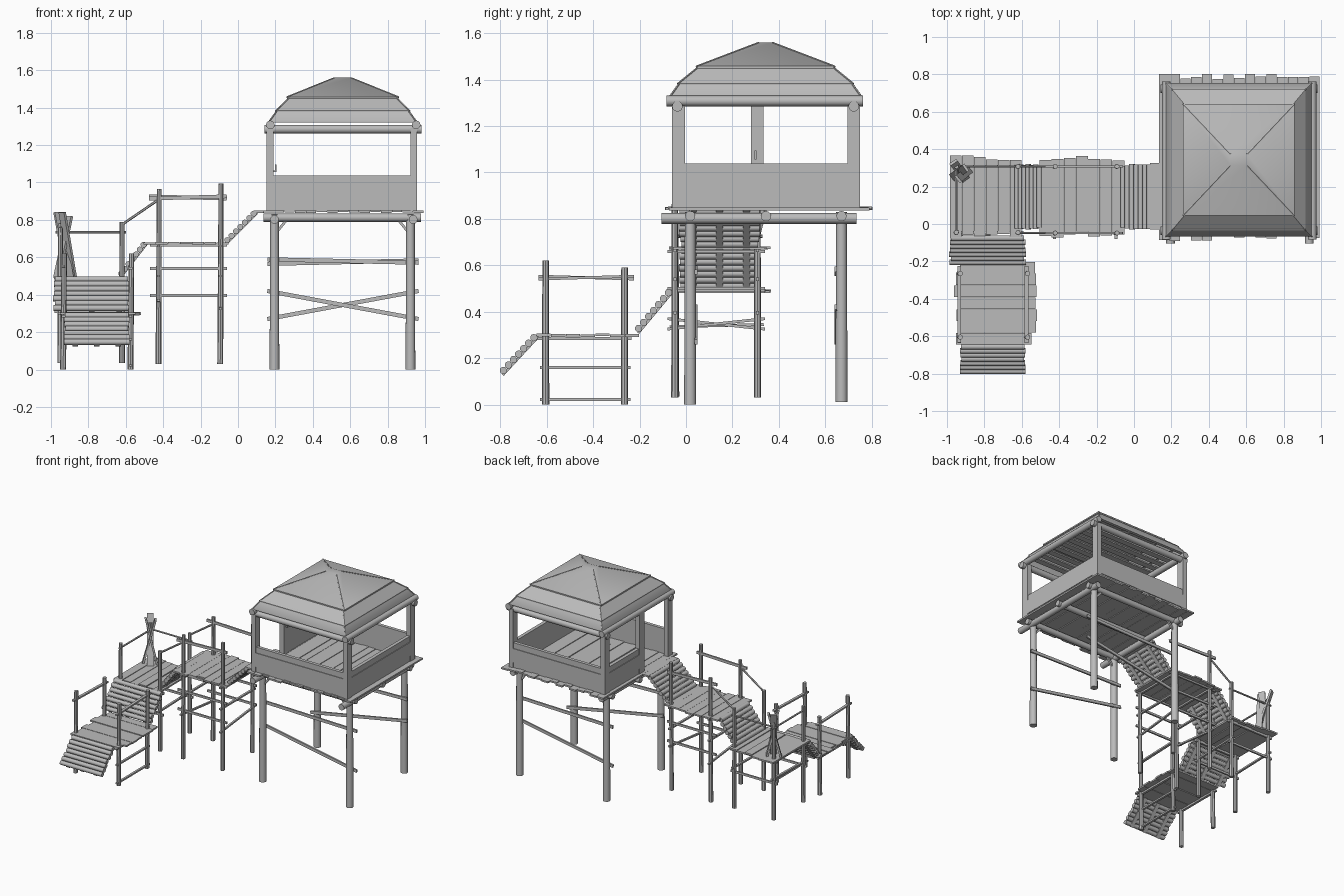
import bpy, bmesh, math, random
from mathutils import Vector, Matrix

random.seed(4)
if "Cube" in bpy.data.objects:
    bpy.data.objects.remove(bpy.data.objects["Cube"])

wood = bpy.data.materials.new("grey_wood")
wood.use_nodes = True
GREY = (0.5, 0.5, 0.5, 1)
wood.diffuse_color = GREY
wood.node_tree.nodes["Principled BSDF"].inputs["Base Color"].default_value = GREY

parts = {}


def mesh_of(name):
    return parts.setdefault(name, bmesh.new())


def box(name, lo, hi):
    lo, hi = Vector(lo), Vector(hi)
    m = Matrix.Translation((lo + hi) / 2) @ Matrix.Diagonal((*(hi - lo), 1))
    bmesh.ops.create_cube(mesh_of(name), size=1, matrix=m)


def along(a, b):
    a, b = Vector(a), Vector(b)
    rot = (b - a).to_track_quat('Z', 'Y').to_matrix().to_4x4()
    return Matrix.Translation((a + b) / 2) @ rot, (b - a).length


def pole(name, a, b, r, r2=None, sides=12):
    m, length = along(a, b)
    bmesh.ops.create_cone(mesh_of(name), cap_ends=True, segments=sides, radius1=r,
                          radius2=r2 or r, depth=length, matrix=m)


def bar(name, a, b, w, h):
    m, length = along(a, b)
    bmesh.ops.create_cube(mesh_of(name), size=1, matrix=m @ Matrix.Diagonal((w, h, length, 1)))


def deck(name, x0, x1, y0, y1, z, count, axis):
    """Planks with ragged ends, running along the given axis."""
    lo, hi = (x0, x1) if axis == 'y' else (y0, y1)
    step = (hi - lo) / count
    for i in range(count):
        a, b = lo + i * step, lo + (i + 1) * step - 0.002
        j, k = random.uniform(0, 0.035), random.uniform(0, 0.035)
        t = z + random.uniform(-0.003, 0.003)
        if axis == 'y':
            box(name, (a, y0 + j, t - 0.012), (b, y1 - k, t))
        else:
            box(name, (x0 + j, a, t - 0.012), (x1 - k, b, t))


def ramp(name, low, high, lo, hi, axis, count=7):
    """Sloping boards with round log treads; low and high are (position, z)."""
    def at(p, side):
        return (p[0], side, p[1]) if axis == 'x' else (side, p[0], p[1])
    low, high = Vector(low), Vector(high)
    for i in range(count):
        p = low.lerp(high, (i + 0.5) / count)
        j = random.uniform(0, 0.012)
        pole(name + "_treads", at(p, lo + j), at(p, hi - j), 0.016, sides=10)
    n = Vector((low.y - high.y, high.x - low.x)).normalized() * 0.012
    if n.y < 0:
        n = -n
    for s in (lo + 0.06, (lo + hi) / 2, hi - 0.06):
        bar(name + "_stringers", at(low - n, s), at(high - n, s), 0.03, 0.01)


# ---- Tower legs, beams and braces
LX, LY = (0.195, 0.922), (0.018, 0.67)
for x in LX:
    for y in LY:
        pole("tower_legs", (x, y, 0 if y < 0.1 else 0.012), (x, y, 0.83), 0.026, 0.023)
        s = 1 if x < 0.5 else -1
        bar("knee_braces", (x, y, 0.72), (x + s * 0.065, y, 0.8), 0.014, 0.014)
for x in (0.195, 0.937):
    pole("floor_beams", (x, -0.105, 0.802), (x, 0.735, 0.802), 0.023)
for y in (0.018, 0.345, 0.67):
    pole("floor_beams", (0.137, y, 0.812), (0.978, y, 0.812), 0.022)
for y, z0, z1, drop in ((0.043, 0.42, 0.27, 0.012), (0.645, 0.27, 0.42, -0.012)):
    bar("tower_braces", (0.157, y, z0), (0.965, y, z1), 0.012, 0.022)
    bar("tower_braces", (0.157, y, 0.577 + drop), (0.965, y, 0.577 - drop / 2), 0.012, 0.022)

# ---- Cabin floor and landing
deck("cabin_floor", 0.133, 0.995, -0.095, 0.805, 0.851, 15, 'y')
box("landing", (0.085, -0.03, 0.838), (0.14, 0.325, 0.85))

# ---- Cabin corner posts, walls and wall plates
X0, X1, Y0, Y1 = 0.153, 0.957, -0.06, 0.75
for x in (X0, X1 - 0.036):
    for y in (Y0, Y1 - 0.055):
        box("cabin_posts", (x, y, 0.848), (x + 0.036, y + 0.055, 1.29))
box("door_post", (X0, 0.28, 0.848), (X0 + 0.036, 0.335, 1.3))
for y in (Y0 + 0.005, Y1 - 0.03):
    box("cabin_walls", (X0 + 0.036, y, 0.848), (X1 - 0.036, y + 0.025, 1.038))
box("cabin_walls", (X1 - 0.031, Y0 + 0.055, 0.848), (X1 - 0.005, Y1 - 0.055, 1.038))
box("cabin_walls", (X0 + 0.005, 0.335, 0.848), (X0 + 0.031, Y1 - 0.055, 1.038))
box("wall_plates", (X1 - 0.006, -0.005, 0.89), (X1, 0.695, 0.995))
box("wall_plates", (X0, 0.335, 0.89), (X0 + 0.006, 0.695, 0.995))
for y in (Y0, Y1 - 0.006):
    box("wall_plates", (X0 + 0.036, y, 0.89), (X1 - 0.036, y + 0.006, 0.995))
bar("door_handle", (0.203, 0.3, 1.055), (0.203, 0.3, 1.095), 0.008, 0.008)
bar("door_handle", (0.185, 0.3, 1.06), (0.205, 0.3, 1.06), 0.008, 0.008)

# ---- Roof beams and ceiling slats
for x in (0.173, 0.953):
    pole("roof_beams", (x, -0.083, 1.308), (x, 0.763, 1.308), 0.023)
for y in (-0.037, 0.723):
    pole("roof_beams", (0.142, y, 1.285), (0.982, y, 1.285), 0.023)
for i in range(10):
    y = 0.0 + i * 0.072
    box("ceiling_slats", (0.18, y, 1.325), (0.945, y + 0.045, 1.335))

# ---- Tiered roof: each tier is (lower half x, half y, z, upper half x, half y, z)
CX, CY = 0.56, 0.343
TIERS = ((0.39, 0.41, 1.322, 0.345, 0.365, 1.395),
         (0.358, 0.378, 1.374, 0.282, 0.287, 1.458),
         (0.298, 0.298, 1.448, 0.045, 0.03, 1.56))
CORNERS = ((-1, -1), (1, -1), (1, 1), (-1, 1))
for n, (ax, ay, az, bx, by, bz) in enumerate(TIERS):
    bm = mesh_of("roof_tiers")
    rings = [[bm.verts.new((CX + sx * hx, CY + sy * hy, z)) for sx, sy in CORNERS]
             for hx, hy, z in ((ax - 0.02, ay - 0.02, az - 0.002), (ax, ay, az),
                               (ax, ay, az + 0.01), (bx, by, bz))]
    for lo, hi in zip(rings, rings[1:]):
        for i in range(4):
            k = (i + 1) % 4
            bm.faces.new((lo[i], lo[k], hi[k], hi[i]))
    if n == 2:
        bm.faces.new(rings[-1])
    for sx, sy in CORNERS:
        pole("roof_hips", (CX + sx * ax, CY + sy * ay, az + 0.008),
             (CX + sx * bx, CY + sy * by, bz - 0.002), 0.005, sides=6)

# ---- Upper walkway platform
deck("upper_deck", -0.505, -0.05, -0.075, 0.37, 0.682, 7, 'y')
for y in (-0.048, 0.308):
    for x, top in ((-0.425, 0.965), (-0.095, 0.995)):
        pole("upper_posts", (x, y, 0.03), (x + 0.004, y, top), 0.016, 0.013, 8)
    t = 0.006 if y > 0 else -0.006
    bar("upper_rails", (-0.475, y, 0.92 + t), (-0.06, y, 0.92 - t), 0.012, 0.02)
    pole("upper_rails", (-0.43, y, 0.905), (-0.62, y, 0.775), 0.007, sides=6)
    for z in (0.665, 0.54, 0.395):
        bar("upper_struts", (-0.47, y, z), (-0.06, y, z), 0.012, 0.016)
for x, z0, z1 in ((-0.425, 0.37, 0.325), (-0.095, 0.325, 0.37)):
    bar("upper_struts", (x, -0.08, z0), (x, 0.34, z1), 0.014, 0.012)
    for z in (0.5, 0.66):
        bar("upper_struts", (x, -0.08, z), (x, 0.34, z), 0.016, 0.012)

# ---- Corner platform
deck("corner_deck", -0.985, -0.6, -0.08, 0.375, 0.495, 6, 'y')
for x, y, top in ((-0.95, -0.045, 0.76), (-0.62, -0.045, 0.79),
                  (-0.95, 0.308, 0.78), (-0.62, 0.308, 0.79)):
    pole("corner_posts", (x, y, 0.035), (x, y, top), 0.016, 0.013, 8)
pole("corner_rails", (-0.975, 0.308, 0.733), (-0.6, 0.308, 0.733), 0.007, sides=6)
pole("corner_rails", (-0.95, -0.06, 0.725), (-0.95, 0.33, 0.725), 0.007, sides=6)
for y in (-0.045, 0.308):
    bar("corner_struts", (-0.98, y, 0.475), (-0.59, y, 0.475), 0.014, 0.02)
    bar("corner_struts", (-0.98, y, 0.31), (-0.59, y, 0.31), 0.012, 0.016)
for x in (-0.95, -0.62):
    bar("corner_struts", (x, -0.07, 0.335), (x, 0.335, 0.345), 0.016, 0.012)

# ---- Spare planks leaning in the corner
for a, b in (((-0.9, 0.24, 0.49), (-0.965, 0.33, 0.84)),
             ((-0.97, 0.25, 0.49), (-0.9, 0.3, 0.82)),
             ((-0.88, 0.29, 0.49), (-0.94, 0.24, 0.84))):
    bar("leaning_planks", a, b, 0.045, 0.014)

# ---- Lower platform
deck("lower_deck", -0.965, -0.515, -0.645, -0.2, 0.305, 7, 'x')
for x in (-0.935, -0.575):
    for y, top in ((-0.605, 0.62), (-0.265, 0.59)):
        pole("lower_posts", (x, y, 0), (x + 0.006, y, top), 0.016, 0.014, 8)
    t = 0.006 if x < -0.7 else -0.006
    bar("lower_rails", (x, -0.635, 0.547 + t), (x, -0.225, 0.547 - t), 0.02, 0.012)
    bar("lower_struts", (x, -0.64, 0.285), (x, -0.235, 0.285), 0.018, 0.014)
for z in (0.16, 0.022):
    bar("lower_struts", (-0.575, -0.63, z), (-0.575, -0.24, z), 0.016, 0.012)

# ---- Log ramps between the levels
ramp("bottom_ramp", (-0.798, 0.135), (-0.645, 0.3), -0.93, -0.58, 'y')
ramp("corner_ramp", (-0.215, 0.315), (-0.065, 0.495), -0.99, -0.575, 'y')
ramp("middle_ramp", (-0.635, 0.5), (-0.495, 0.68), -0.03, 0.32, 'x')
ramp("cabin_ramp", (-0.07, 0.68), (0.095, 0.845), -0.03, 0.32, 'x')

# ---- Turn the gathered meshes into objects
for name, bm in parts.items():
    bmesh.ops.recalc_face_normals(bm, faces=bm.faces)
    me = bpy.data.meshes.new(name)
    bm.to_mesh(me)
    bm.free()
    me.materials.append(wood)
    ob = bpy.data.objects.new(name, me)
    bpy.context.collection.objects.link(ob)
    bpy.ops.object.select_all(action='DESELECT')
    ob.select_set(True)
    bpy.context.view_layer.objects.active = ob
    bpy.ops.object.shade_smooth_by_angle(angle=math.radians(40))
